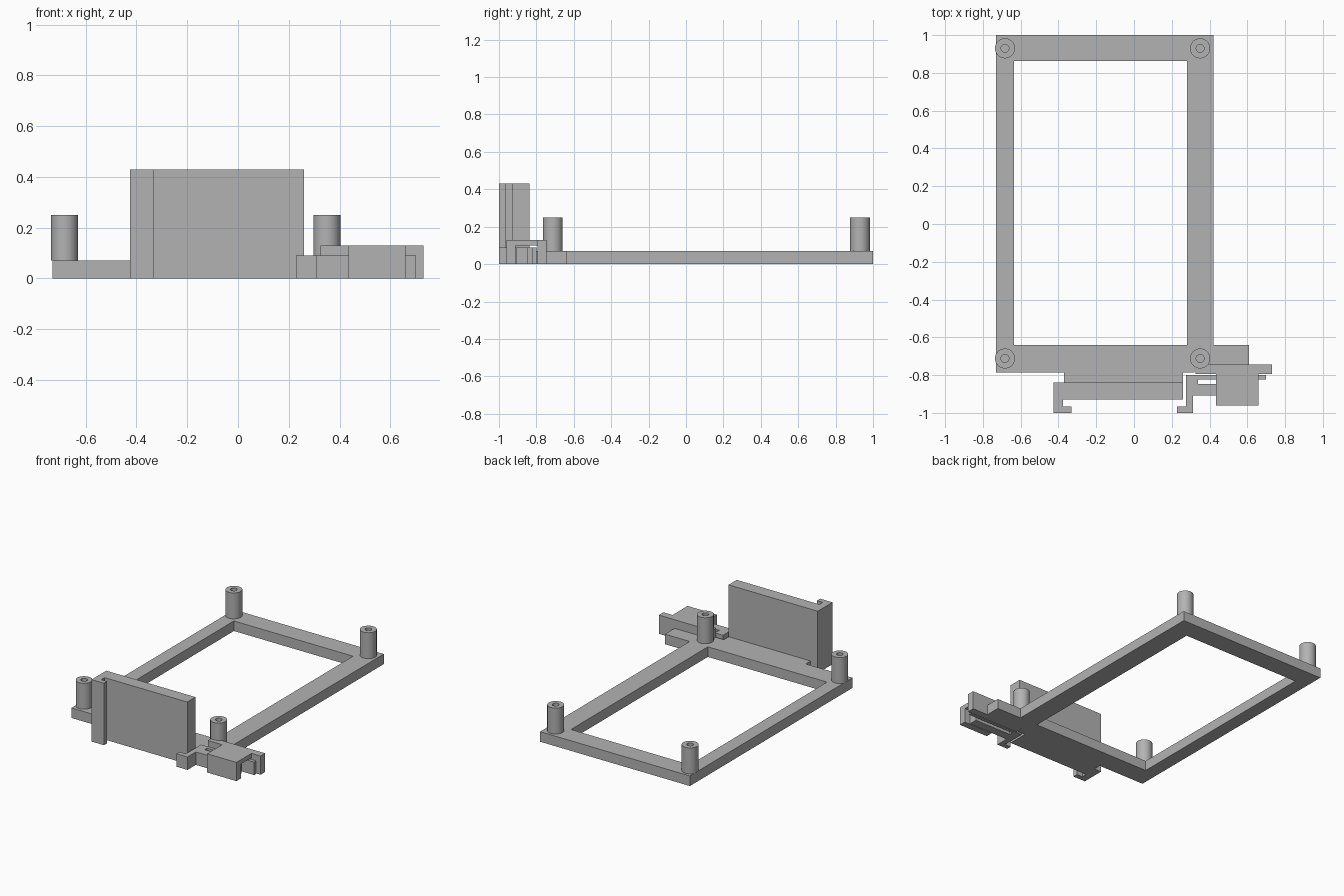
import bpy
import bmesh
from math import radians, tau

cube = bpy.data.objects.get("Cube")
if cube:
    bpy.data.objects.remove(cube, do_unlink=True)

GREY = (0.45, 0.45, 0.45, 1)
mat = bpy.data.materials.new("plain grey")
mat.use_nodes = True
mat.diffuse_color = GREY
mat.node_tree.nodes["Principled BSDF"].inputs["Base Color"].default_value = GREY


def finish(name, bm):
    bmesh.ops.recalc_face_normals(bm, faces=bm.faces[:])
    mesh = bpy.data.meshes.new(name)
    bm.to_mesh(mesh)
    bm.free()
    mesh.materials.append(mat)
    obj = bpy.data.objects.new(name, mesh)
    bpy.context.collection.objects.link(obj)
    return obj


def prism(name, outline, bottom, top):
    """Extrude a plan outline upwards."""
    bm = bmesh.new()
    face = bm.faces.new([bm.verts.new((x, y, bottom)) for x, y in outline])
    new = bmesh.ops.extrude_face_region(bm, geom=[face])["geom"]
    verts = [g for g in new if isinstance(g, bmesh.types.BMVert)]
    bmesh.ops.translate(bm, verts=verts, vec=(0, 0, top - bottom))
    return finish(name, bm)


def rect(x0, x1, y0, y1):
    return [(x0, y0), (x1, y0), (x1, y1), (x0, y1)]


def cut(obj, cutter):
    """Subtract a hidden cutter from an object."""
    cutter.hide_render = True
    cutter.hide_viewport = True
    mod = obj.modifiers.new("cut", "BOOLEAN")
    mod.operation = "DIFFERENCE"
    mod.solver = "EXACT"
    mod.object = cutter
    bpy.context.view_layer.objects.active = obj
    bpy.context.view_layer.update()
    bpy.ops.object.modifier_apply(modifier=mod.name)
    bpy.data.objects.remove(cutter, do_unlink=True)


# Flat base frame with a front tongue and a side tab
frame = prism("base_frame", [
    (-0.73, 1), (-0.73, -0.785), (-0.37, -0.785), (-0.37, -0.838),
    (0.26, -0.838), (0.26, -0.785), (0.32, -0.785), (0.32, -0.745),
    (0.61, -0.745), (0.61, -0.64), (0.42, -0.64), (0.42, 1)], 0, 0.07)
cut(frame, prism("window_cutter", rect(-0.635, 0.28, -0.64, 0.862), -0.1, 0.2))

# Upright front plate with a hooked edge
prism("front_plate", [
    (-0.425, -0.838), (-0.425, -1), (-0.33, -1), (-0.33, -0.965),
    (-0.375, -0.965), (-0.375, -0.928), (0.26, -0.928), (0.26, -0.838)], 0, 0.43)

# Latch housing with its rear wall, hollowed by a channel
housing = prism("latch_housing", [
    (0.325, -0.745), (0.325, -0.795), (0.435, -0.795), (0.435, -0.96),
    (0.66, -0.96), (0.66, -0.795), (0.73, -0.795), (0.73, -0.745)], 0, 0.13)
cut(housing, prism("channel_cutter", rect(0.4, 0.7, -0.912, -0.795), -0.1, 0.1))

# Sliding latch: hooked arm, spring bar and thick bar
prism("sliding_latch", [
    (0.228, -1), (0.312, -1), (0.312, -0.908), (0.62, -0.908),
    (0.62, -0.848), (0.338, -0.848), (0.338, -0.822), (0.7, -0.822),
    (0.7, -0.8), (0.276, -0.8), (0.276, -0.967), (0.228, -0.967)], 0, 0.09)

# Four hollow corner posts
for side, x in (("right", -0.683), ("left", 0.35)):
    for end, y in (("front", -0.712), ("back", 0.93)):
        bm = bmesh.new()
        profile = [(0.021, 0.07), (0.021, 0.25), (0.053, 0.25), (0.053, 0.07)]
        verts = [bm.verts.new((r, 0, z)) for r, z in profile]
        edges = [bm.edges.new(pair) for pair in zip(verts, verts[1:])]
        bmesh.ops.spin(bm, geom=verts + edges, cent=(0, 0, 0), axis=(0, 0, 1),
                       angle=tau, steps=40, use_merge=True)
        bmesh.ops.remove_doubles(bm, verts=bm.verts[:], dist=0.0005)
        post = finish(f"{end}_{side}_post", bm)
        post.location = (x, y, 0)
        bpy.ops.object.select_all(action="DESELECT")
        post.select_set(True)
        bpy.context.view_layer.objects.active = post
        bpy.ops.object.shade_smooth_by_angle(angle=radians(30))
